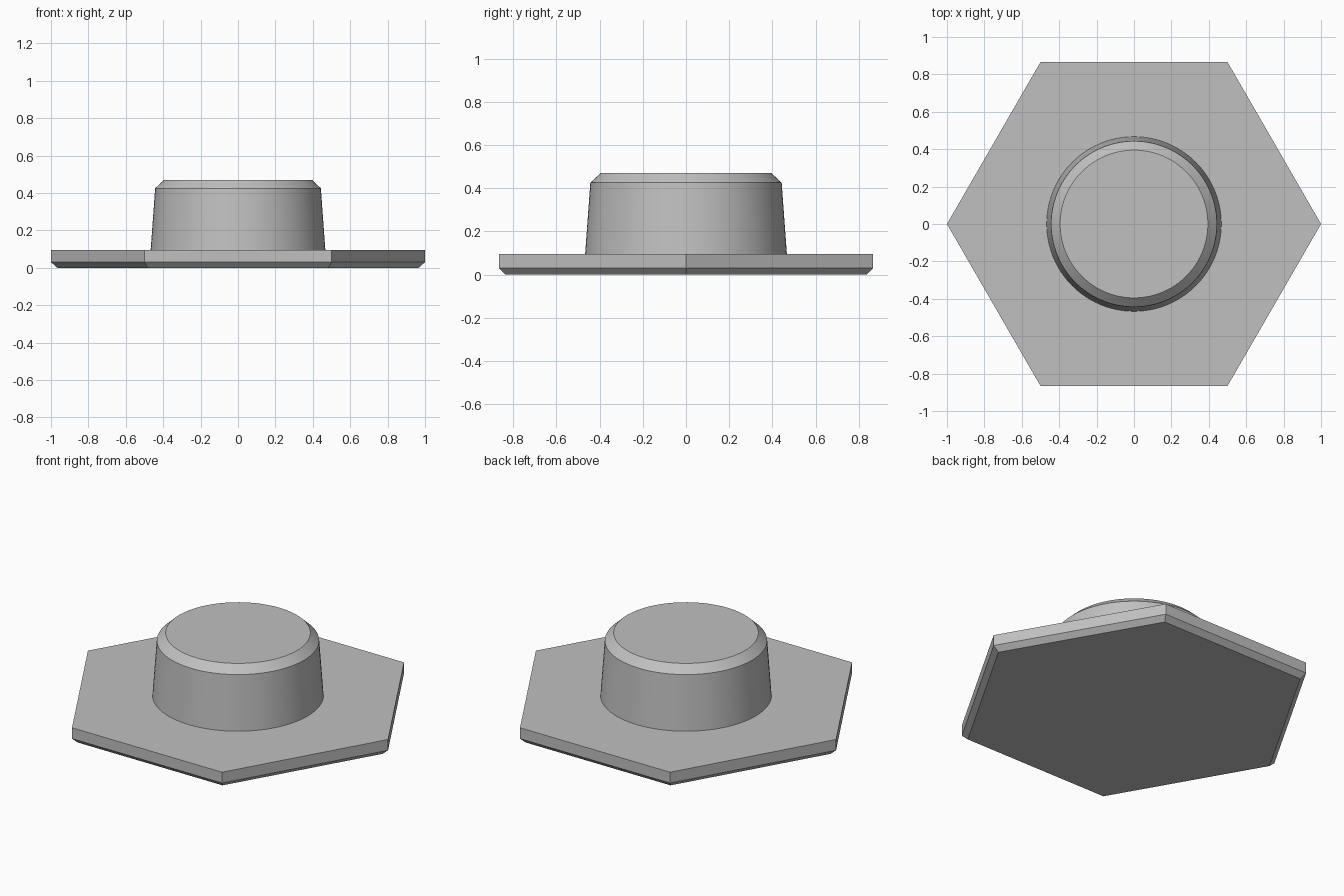
import bpy, bmesh, math

if "Cube" in bpy.data.objects:
    bpy.data.objects.remove(bpy.data.objects["Cube"])

grey = bpy.data.materials.new("plain_grey")
grey.diffuse_color = (0.53, 0.53, 0.53, 1)
grey.use_nodes = True
grey.node_tree.nodes["Principled BSDF"].inputs["Base Color"].default_value = grey.diffuse_color


def stacked_rings(name, sides, profile):
    """Closed solid made of regular polygon rings, given as (radius, height)."""
    bm = bmesh.new()
    rings = []
    for r, z in profile:
        rings.append([bm.verts.new((r * math.cos(2 * math.pi * i / sides),
                                    r * math.sin(2 * math.pi * i / sides), z))
                      for i in range(sides)])
    for low, high in zip(rings, rings[1:]):
        for i in range(sides):
            j = (i + 1) % sides
            bm.faces.new((low[i], low[j], high[j], high[i]))
    bm.faces.new(rings[0][::-1])
    bm.faces.new(rings[-1])
    mesh = bpy.data.meshes.new(name)
    bm.to_mesh(mesh)
    bm.free()
    mesh.materials.append(grey)
    obj = bpy.data.objects.new(name, mesh)
    bpy.context.collection.objects.link(obj)
    return obj


# Hexagonal plate with a chamfered underside
plate = stacked_rings("hexagonal_base_with_boss", 6,
                      [(0.966, 0), (1.0, 0.03), (1.0, 0.095)])

# Tapered round boss with a chamfered rim, sunk into the plate for the union
boss = stacked_rings("round_boss", 96,
                     [(0.47, 0.05), (0.467, 0.095), (0.443, 0.425), (0.395, 0.47)])

# Fuse the boss to the plate as one solid
union = plate.modifiers.new("join_boss", 'BOOLEAN')
union.operation = 'UNION'
union.solver = 'EXACT'
union.object = boss
bpy.context.view_layer.objects.active = plate
plate.select_set(True)
bpy.ops.object.modifier_apply(modifier=union.name)
bpy.data.objects.remove(boss)

# Smooth round wall, crisp edges elsewhere
bpy.ops.object.shade_smooth_by_angle(angle=math.radians(25))
